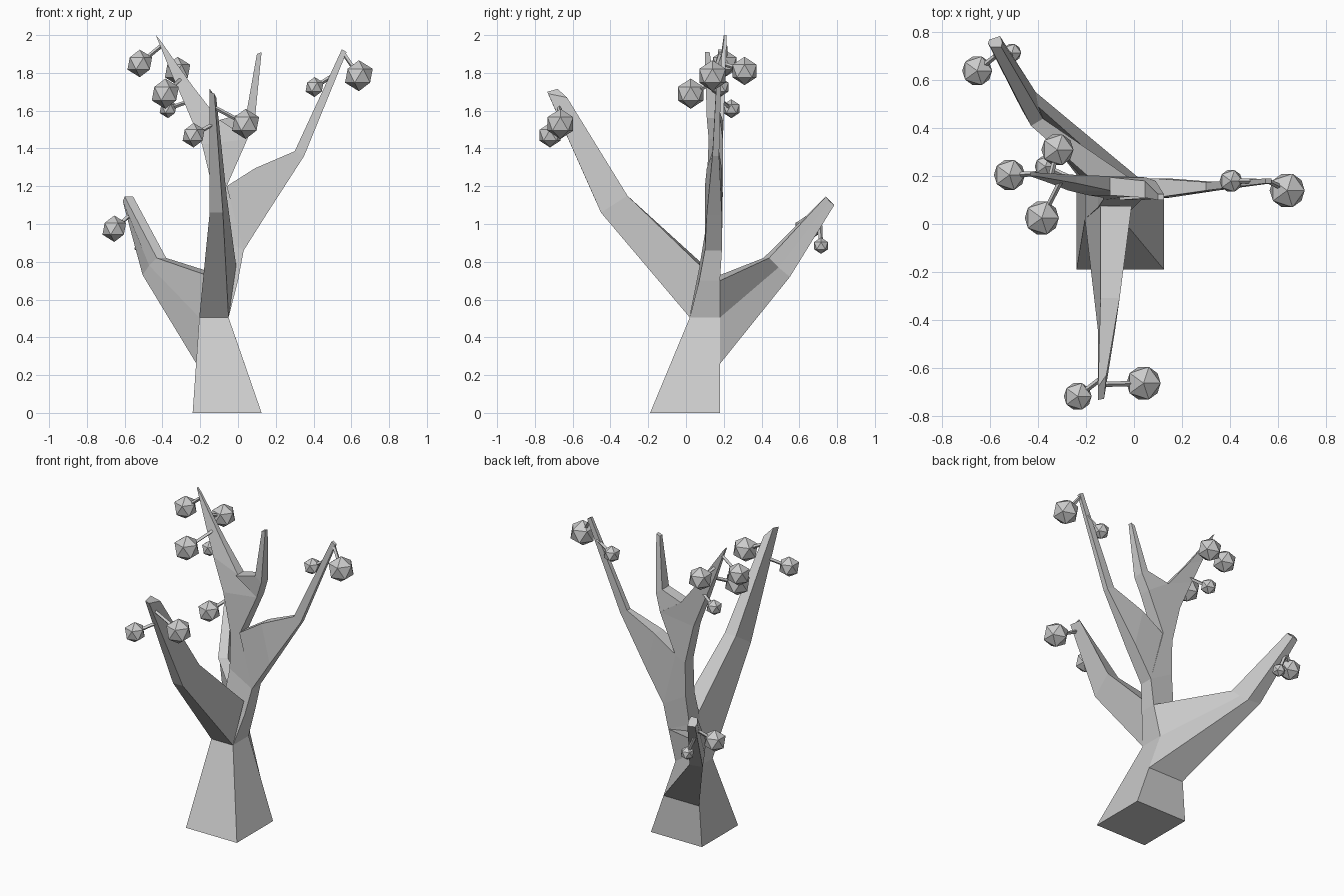
import bpy, bmesh
from mathutils import Vector

cube = bpy.data.objects.get("Cube")
if cube:
    bpy.data.objects.remove(cube, do_unlink=True)

grey = bpy.data.materials.new("plain_grey")
grey.use_nodes = True
grey.diffuse_color = (0.6, 0.6, 0.6, 1)
grey.node_tree.nodes["Principled BSDF"].inputs["Base Color"].default_value = (0.6, 0.6, 0.6, 1)


def finish(bm, name):
    bmesh.ops.recalc_face_normals(bm, faces=bm.faces)
    mesh = bpy.data.meshes.new(name)
    bm.to_mesh(mesh)
    bm.free()
    mesh.materials.append(grey)
    obj = bpy.data.objects.new(name, mesh)
    bpy.context.collection.objects.link(obj)
    return obj


def loft(name, rings):
    """Skin a closed limb through rings with equal point counts."""
    bm = bmesh.new()
    loops = [[bm.verts.new(p) for p in ring] for ring in rings]
    n = len(loops[0])
    for a, b in zip(loops, loops[1:]):
        for i in range(n):
            j = (i + 1) % n
            bm.faces.new((a[i], a[j], b[j], b[i]))
    bm.faces.new(loops[0])
    bm.faces.new(loops[-1])
    return finish(bm, name)


def slab(left, right, front, back):
    """Four-point ring between a left and a right (x, z) outline point."""
    (lx, lz), (rx, rz) = left, right
    return [(lx, front, lz), (rx, front, rz), (rx, back, rz), (lx, back, lz)]


# Trunk and the limbs that fork sideways from it
fork_low = slab((-.13, .95), (.03, .86), .10, .19)
fork_high = slab((-.19, 1.42), (.05, 1.45), .12, .195)
loft("trunk", [
    slab((-.24, 0), (.125, 0), -.19, .18),
    slab((-.205, .505), (-.05, .505), .02, .18),
    slab((-.15, .77), (0, .70), .07, .18),
    fork_low,
    slab((-.13, 1.17), (-.06, 1.2), .11, .195),
    fork_high])
loft("left_branch", [
    slab((-.06, 1.2), (.03, .86), .10, .19),
    slab((.09, 1.295), (.15, 1.05), .11, .19),
    slab((.3, 1.385), (.35, 1.36), .14, .175),
    slab((.55, 1.925), (.575, 1.91), .17, .19)])
loft("right_spike", [
    fork_high,
    slab((-.275, 1.62), (-.1, 1.55), .14, .20),
    slab((-.35, 1.79), (-.24, 1.73), .17, .205),
    slab((-.435, 2.0), (-.41, 1.97), .20, .215)])
loft("left_spike", [
    slab((-.1, 1.55), (.05, 1.45), .12, .195),
    slab((.045, 1.59), (.09, 1.56), .11, .18),
    slab((.1, 1.9), (.125, 1.91), .10, .125)])

# Limb reaching forward
loft("front_branch", [
    [(-.205, .02, .505), (-.05, .02, .505), (-.01, .075, .78), (-.14, .075, .80)],
    [(-.15, -.45, 1.06), (-.08, -.45, 1.06), (-.06, -.31, 1.15), (-.14, -.31, 1.15)],
    [(-.15, -.735, 1.70), (-.125, -.73, 1.69), (-.115, -.63, 1.67), (-.15, -.68, 1.715)]])

# Limb reaching backward
loft("back_branch", [
    [(-.22, .18, .26), (.035, .18, .26), (-.05, .18, .505),
     (0, .18, .70), (-.17, .18, .73), (-.205, .18, .505)],
    [(-.505, .55, .73), (-.41, .55, .72), (-.40, .49, .77),
     (-.38, .44, .82), (-.43, .41, .82), (-.47, .48, .78)],
    [(-.605, .77, 1.10), (-.56, .785, 1.10), (-.55, .76, 1.12),
     (-.555, .74, 1.145), (-.60, .74, 1.145), (-.61, .755, 1.12)]])


def fruit(index, centre, radius, anchor):
    """Faceted fruit hanging on a thin square stem."""
    bm = bmesh.new()
    bmesh.ops.create_icosphere(bm, subdivisions=1, radius=radius)
    finish(bm, f"fruit_{index}").location = centre
    start, end = Vector(centre), Vector(anchor)
    span = end - start
    bm = bmesh.new()
    bmesh.ops.create_cone(bm, segments=4, radius1=.011, radius2=.011,
                          depth=span.length, cap_ends=True)
    stem = finish(bm, f"stem_{index}")
    stem.location = (start + end) / 2
    stem.rotation_mode = 'QUATERNION'
    stem.rotation_quaternion = span.to_track_quat('Z', 'Y')


# Fruits: centre, radius, point on the limb
fruits = [
    ((-.52, .205, 1.85), .073, (-.41, .21, 1.94)),
    ((-.32, .31, 1.81), .075, (-.35, .19, 1.85)),
    ((-.385, .025, 1.69), .08, (-.30, .19, 1.77)),
    ((-.37, .24, 1.61), .05, (-.26, .19, 1.65)),
    ((.04, -.665, 1.53), .08, (-.13, -.67, 1.62)),
    ((-.235, -.72, 1.47), .065, (-.13, -.64, 1.53)),
    ((.64, .14, 1.785), .082, (.56, .18, 1.90)),
    ((.405, .18, 1.725), .053, (.51, .18, 1.79)),
    ((-.655, .64, .975), .07, (-.58, .70, 1.04)),
    ((-.51, .715, .885), .043, (-.56, .71, 1.0)),
]
for i, spec in enumerate(fruits, 1):
    fruit(i, *spec)
